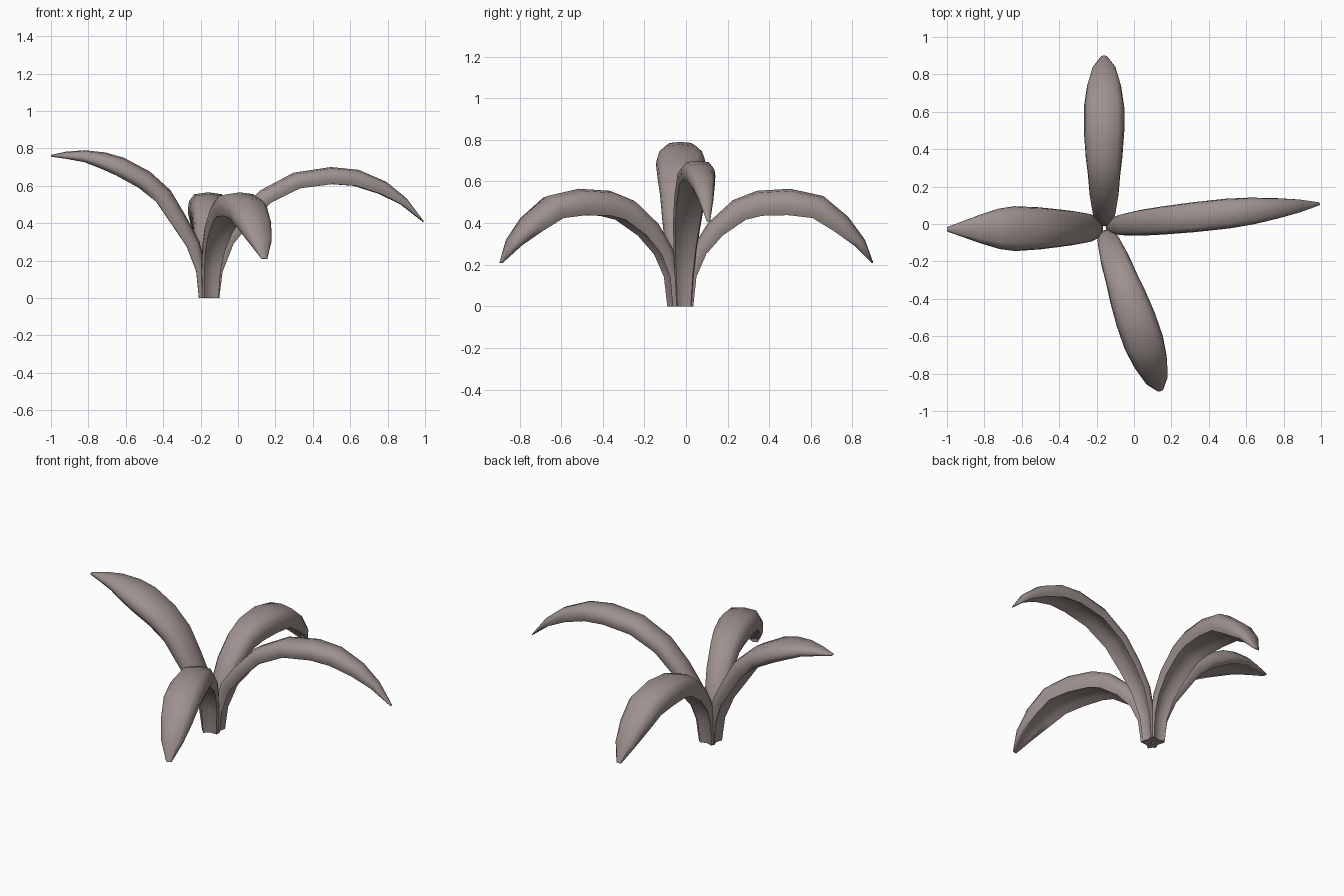
import bpy, bmesh
from mathutils import Vector
from math import radians

if "Cube" in bpy.data.objects:
    bpy.data.objects.remove(bpy.data.objects["Cube"])

# Soft-edged cross-section: (sideways fraction, depth fraction), domed above, slightly hollow below
SECTION = [(-1, .68), (-.94, .36), (-.68, .08), (0, 0), (.68, .08), (.94, .36), (1, .68),
           (.86, .98), (.5, .86), (0, .72), (-.5, .86), (-.86, .98)]

mat = bpy.data.materials.new("leaf_brown_grey")
mat.diffuse_color = (.34, .285, .27, 1)
mat.use_nodes = True
mat.node_tree.nodes["Principled BSDF"].inputs["Base Color"].default_value = mat.diffuse_color


def leaf(name, start, direction, stations):
    """Sweep the section along an arching midrib: (reach, height, half width, depth)."""
    out = Vector((direction[0], direction[1], 0)).normalized()
    side = Vector((0, 0, 1)).cross(out)
    origin = Vector((start[0], start[1], 0))
    mid = [origin + out * r + Vector((0, 0, z)) for r, z, w, d in stations]
    bm = bmesh.new()
    rings = []
    for i, (r, z, w, d) in enumerate(stations):
        tangent = (mid[min(i + 1, len(mid) - 1)] - mid[max(i - 1, 0)]).normalized()
        if i == 0:
            tangent = Vector((0, 0, 1))
        under = side.cross(tangent).normalized()
        rings.append([bm.verts.new(mid[i] + side * (u * w) + under * (v * d))
                      for u, v in SECTION])
    n = len(SECTION)
    for a, b in zip(rings, rings[1:]):
        for j in range(n):
            k = (j + 1) % n
            bm.faces.new((a[j], a[k], b[k], b[j]))
    bm.faces.new(rings[0])
    bm.faces.new(rings[-1])
    bmesh.ops.recalc_face_normals(bm, faces=bm.faces)
    mesh = bpy.data.meshes.new(name)
    bm.to_mesh(mesh)
    bm.free()
    mesh.materials.append(mat)
    ob = bpy.data.objects.new(name, mesh)
    bpy.context.collection.objects.link(ob)
    bpy.ops.object.select_all(action='DESELECT')
    ob.select_set(True)
    bpy.context.view_layer.objects.active = ob
    bpy.ops.object.shade_smooth_by_angle(angle=radians(80))


# Short drooping leaves (back and front share one shape)
droop = [(.008, 0, .046, .048), (.012, .15, .053, .06), (.05, .28, .064, .075),
         (.125, .40, .077, .095), (.245, .51, .087, .115), (.36, .555, .098, .125),
         (.52, .565, .108, .13), (.68, .53, .108, .12), (.80, .43, .092, .10),
         (.88, .32, .064, .06), (.92, .21, .016, .008)]
leaf("back_leaf", (-.16, -.02), (0, 1), droop)
leaf("front_leaf", (-.16, -.025), (.30, -.86), droop)

# Long arching right leaf
leaf("right_leaf", (-.16, -.015), (1, .107),
     [(.008, 0, .038, .05), (.016, .15, .045, .06), (.065, .32, .058, .075),
      (.16, .45, .069, .08), (.28, .575, .075, .085), (.46, .67, .08, .09),
      (.66, .70, .08, .093), (.81, .685, .072, .09), (.96, .62, .054, .075),
      (1.07, .53, .035, .045), (1.16, .41, .008, .006)])

# Tall left leaf, nearly level at the tip
leaf("left_leaf", (-.16, -.02), (-1, -.01),
     [(.005, 0, .045, .045), (.01, .15, .058, .055), (.045, .30, .078, .075),
      (.12, .44, .092, .09), (.20, .575, .102, .10), (.31, .675, .113, .107),
      (.45, .75, .12, .105), (.55, .778, .108, .092), (.66, .79, .077, .065),
      (.76, .782, .042, .04), (.84, .765, .012, .01)])
